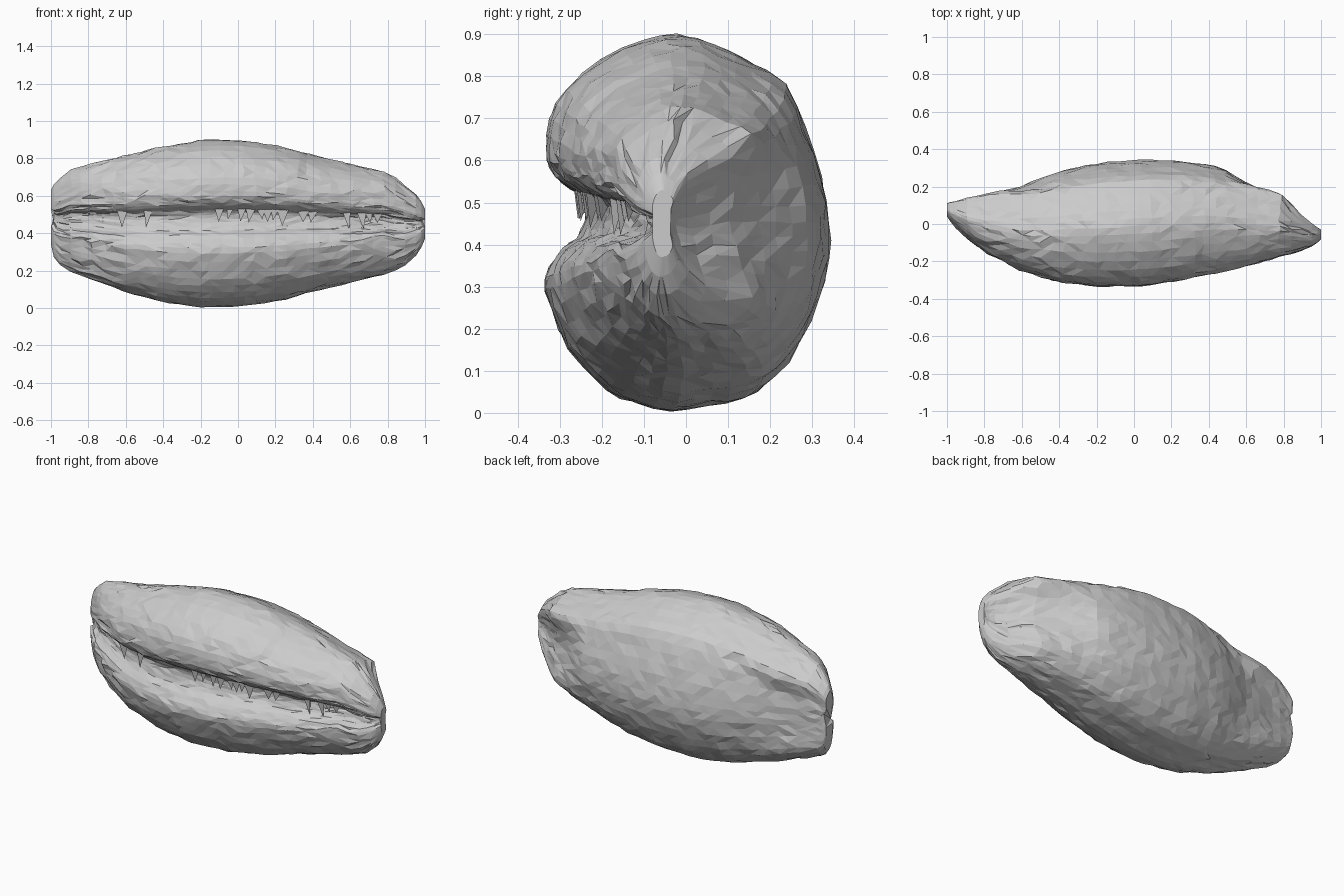
import bpy, bmesh, math, random
from mathutils import Vector

if "Cube" in bpy.data.objects:
    bpy.data.objects.remove(bpy.data.objects["Cube"])

random.seed(7)

# Stations along the length: x, front y, back y, bottom z, top z
STATIONS = [
    (-1.00, 0.04, 0.11, 0.34, 0.63), (-0.98, 0.01, 0.118, 0.25, 0.67),
    (-0.90, -0.07, 0.135, 0.20, 0.74), (-0.80, -0.145, 0.158, 0.16, 0.77),
    (-0.60, -0.25, 0.205, 0.085, 0.815), (-0.40, -0.31, 0.28, 0.03, 0.865),
    (-0.18, -0.335, 0.325, 0.003, 0.90), (0.05, -0.33, 0.34, 0.012, 0.895),
    (0.25, -0.30, 0.335, 0.045, 0.86), (0.45, -0.26, 0.305, 0.10, 0.805),
    (0.62, -0.22, 0.235, 0.14, 0.765), (0.78, -0.175, 0.165, 0.18, 0.73),
    (0.90, -0.14, 0.05, 0.23, 0.65), (0.97, -0.11, -0.01, 0.30, 0.59),
    (1.00, -0.08, -0.03, 0.37, 0.53),
]

# Cross-section with a front slit, in units of half depth and half height
PROFILE = [
    (-.72, .01), (-.71, .10), (-.77, .16), (-.88, .21), (-.97, .29), (-1, .39),
    (-.97, .55), (-.85, .71), (-.6, .87), (-.3, .97), (-.05, 1), (.2, .95),
    (.45, .86), (.69, .75), (.83, .52), (.95, .25), (1, 0), (1, -.2),
    (.93, -.42), (.8, -.65), (.62, -.83), (.42, -.94), (.15, -.97), (-.1, -1),
    (-.35, -.96), (-.55, -.89), (-.75, -.75), (-.9, -.57), (-1, -.36),
    (-.97, -.24), (-.88, -.14), (-.77, -.08),
]


def spline(a, b, c, d, t):
    """Catmull-Rom blend of four tuples."""
    return [0.5 * (2 * q + (r - p) * t + (2 * p - 5 * q + 4 * r - s) * t * t
                   + (3 * q - p - 3 * r + s) * t ** 3) for p, q, r, s in zip(a, b, c, d)]


def section_at(x):
    """Linear lookup of the section limits at x."""
    for a, b in zip(STATIONS, STATIONS[1:]):
        if x <= b[0]:
            t = (x - a[0]) / (b[0] - a[0])
            return [p + (q - p) * t for p, q in zip(a[1:], b[1:])]
    return STATIONS[-1][1:]


def new_object(name, bm):
    bmesh.ops.recalc_face_normals(bm, faces=bm.faces)
    mesh = bpy.data.meshes.new(name)
    bm.to_mesh(mesh)
    bm.free()
    obj = bpy.data.objects.new(name, mesh)
    bpy.context.collection.objects.link(obj)
    return obj


# Shell body: lofted rings with slightly irregular facets
n = len(PROFILE)
outline = [spline(PROFILE[i - 1], PROFILE[i], PROFILE[(i + 1) % n], PROFILE[(i + 2) % n], t)
           for i in range(n) for t in (0, 0.5)]
xs = [-1, -.985] + [-.95 + 1.9 * i / 33 for i in range(34)] + [.98, 1]
bm = bmesh.new()
rings = []
for k, x in enumerate(xs):
    yf, yb, z0, z1 = section_at(x)
    cy, hy, cz, hz = (yf + yb) / 2, (yb - yf) / 2, (z0 + z1) / 2, (z1 - z0) / 2
    end = max(0, (abs(x) - 0.5) / 0.5)
    ring = []
    for u, v in outline:
        # raised rims at the back; the right tip is hollow between them
        if u > 0:
            ridge = (0.28 if v > 0 else 0.18) * min(1, 2 * end)
            u = min(u + ridge * math.exp(-((abs(v) - 0.7) / 0.2) ** 2), 1.02)
            u -= (0.45 if x > 0 else 0.06) * min(1, 1.4 * end) * math.exp(-(v / 0.42) ** 2)
        # the slit runs deeper toward the tips
        elif abs(v) < 0.17:
            u += 0.3 * end
        p = Vector((x, cy + hy * u, cz + hz * v))
        if abs(x) > 0.94 and abs(v) < 0.25:
            p.x -= math.copysign(0.015, x)
        if 1 < k < len(xs) - 2:
            jx = 0.014 if abs(x) < 0.85 and abs(v) > 0.25 else 0.004
            p += Vector((random.uniform(-jx, jx), random.uniform(-.004, .004),
                         random.uniform(-.0035, .0035)))
        ring.append(bm.verts.new(p))
    rings.append(ring)
m = len(outline)
for a, b in zip(rings, rings[1:]):
    for i in range(m):
        q = [a[i], a[(i + 1) % m], b[(i + 1) % m], b[i]]
        if random.random() < 0.5:
            q = q[1:] + q[:1]
        bm.faces.new((q[0], q[1], q[2]))
        bm.faces.new((q[0], q[2], q[3]))
caps = [bm.faces.new(r) for r in (rings[0], rings[-1])]
bmesh.ops.triangulate(bm, faces=caps)
new_object("shell_body", bm)

# Teeth: thin jagged spikes hanging inside the slit
bm = bmesh.new()
for x in (-.62, -.48, -.1, -.04, .02, .07, .12, .16, .2, .24, .35, .4, .58, .66, .7, .75):
    yf, yb, z0, z1 = section_at(x)
    hy, cz, hz = (yb - yf) / 2, (z0 + z1) / 2, (z1 - z0) / 2
    y, z = yf + hy * 0.2, cz + hz * 0.18
    w = random.uniform(.02, .035)
    base = [bm.verts.new((x + dx * w, y + dy, z + random.uniform(0, .015)))
            for dx, dy in ((-1, 0), (1, 0), (0, .04))]
    tip = bm.verts.new((x + random.uniform(-.015, .015), y + .01, z - random.uniform(.05, .09)))
    bm.faces.new(base)
    for i in range(3):
        bm.faces.new((base[i], base[(i + 1) % 3], tip))
new_object("slit_teeth", bm)
